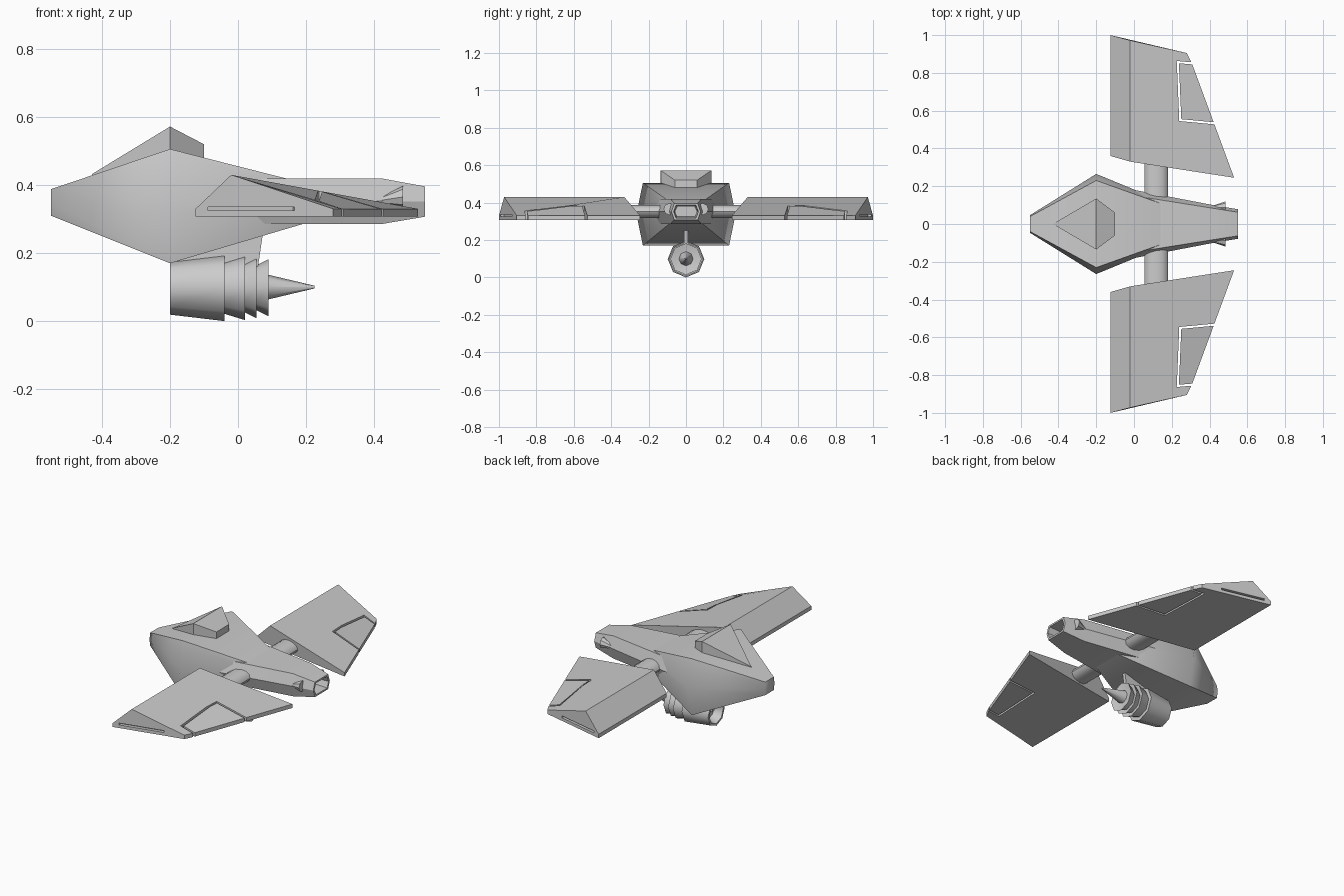
import bpy, bmesh, math
from mathutils import Vector

if "Cube" in bpy.data.objects:
    bpy.data.objects.remove(bpy.data.objects["Cube"])


def make(name, verts, faces, smooth=None):
    bm = bmesh.new()
    vs = [bm.verts.new(v) for v in verts]
    for f in faces:
        bm.faces.new([vs[i] for i in f])
    bmesh.ops.recalc_face_normals(bm, faces=bm.faces)
    me = bpy.data.meshes.new(name)
    bm.to_mesh(me)
    bm.free()
    ob = bpy.data.objects.new(name, me)
    bpy.context.collection.objects.link(ob)
    if smooth:
        bpy.ops.object.select_all(action='DESELECT')
        ob.select_set(True)
        bpy.context.view_layer.objects.active = ob
        bpy.ops.object.shade_smooth_by_angle(angle=math.radians(smooth))
    return ob


def loft(name, rings, smooth=None):
    """Skin a list of equal-length rings and cap both ends."""
    n = len(rings[0])
    verts = [v for r in rings for v in r]
    faces = [(k * n + i, k * n + (i + 1) % n, (k + 1) * n + (i + 1) % n, (k + 1) * n + i)
             for k in range(len(rings) - 1) for i in range(n)]
    last = (len(rings) - 1) * n
    faces += [tuple(range(n)), tuple(range(last, last + n))]
    return make(name, verts, faces, smooth)


def hexring(x, w, z0, z1, k):
    """Six-sided section: half width w at mid height, k*w at top and bottom."""
    m = (z0 + z1) / 2
    return [(x, w, m), (x, k * w, z1), (x, -k * w, z1), (x, -w, m), (x, -k * w, z0), (x, k * w, z0)]


def circle(x, r, cz, n=8):
    return [(x, r * math.sin(2 * math.pi * i / n), cz + r * math.cos(2 * math.pi * i / n)) for i in range(n)]


def mirror(ob):
    m = ob.modifiers.new("mirror", 'MIRROR')
    m.use_axis = (False, True, False)


def cut(ob, cutter):
    cutter.hide_render = True
    cutter.hide_viewport = False
    m = ob.modifiers.new("cut", 'BOOLEAN')
    m.operation, m.solver, m.object = 'DIFFERENCE', 'EXACT', cutter
    bpy.context.view_layer.objects.active = ob
    bpy.ops.object.modifier_apply(modifier=m.name)
    bpy.data.objects.remove(cutter)


def bar(a, b, width, z0, z1):
    """Upright thin box running between two plan points."""
    a, b = Vector(a), Vector(b)
    d = (b - a).normalized() * width / 2
    s = Vector((-d.y, d.x))
    pts = [a - d + s, b + d + s, b + d - s, a - d - s]
    return loft("bar_cutter", [[(p.x, p.y, z) for p in pts] for z in (z0, z1)])


# Main hull: spindle that tapers into the tail boom
loft("hull", [hexring(-.55, .047, .31, .388, .85),
              hexring(-.2, .265, .17, .506, .87),
              hexring(.25, .08, .303, .392, .87)], 60)

# Tail boom with hollow exhaust
loft("tail_boom", [hexring(-.05, .19, .285, .42, .83),
                   hexring(.42, .1, .285, .42, .83),
                   hexring(.55, .078, .307, .396, .8),
                   hexring(.55, .066, .317, .386, .8),
                   hexring(.44, .06, .325, .378, .8)], 30)

# Canopy: kite-shaped prism with a raised crest
top = [(-.43, 0, .432), (-.2, -.135, .572), (-.1, -.06, .52), (-.1, .06, .52), (-.2, .135, .572)]
base = [(x, y, .41) for x, y, z in top]
faces = [(0, 1, 4), (1, 2, 3, 4), (9, 8, 7, 6, 5)]
faces += [(i, (i + 1) % 5, 5 + (i + 1) % 5, 5 + i) for i in range(5)]
make("canopy", top + base, faces)

# Small side thrusters on the tail
mirror(loft("side_thruster", [[(x, .088 + r * math.sin(t), .365 - (.485 - x) * .15 + r * math.cos(t))
                               for t in [math.pi / 4 * i for i in range(8)]]
                              for x, r in ((.4, .003), (.485, .032))], 30))

# Wing struts
mirror(loft("wing_strut", [[(.118 + .063 * math.cos(t), y, .352 + .035 * math.sin(t))
                            for t in [math.pi / 6 * i for i in range(12)]] for y in (.08, .4)], 50))

# Wing: wedge slab with ridge near the leading edge
zb, zt = .307, .33
plan = [(-.125, .36), (.53, .245), (.305, .855), (.28, .905), (-.125, 1)]
bottom = [(x, y, zb) for x, y in plan]
upper = [(x, y, zt) for x, y in plan]
ridge = [(-.02, .33, .43), (-.02, .972, .43)]
wing = make("wing", bottom + upper + ridge,
            [(0, 1, 2, 3, 4), (0, 5, 10, 6, 1), (1, 6, 7, 2), (2, 7, 8, 3),
             (3, 8, 11, 9, 4), (4, 9, 5, 0), (5, 9, 11, 10), (10, 11, 8, 7, 6)])
# gaps around the flap
for a, b in [((.232, .857), (.36, .846)), ((.232, .857), (.245, .55)), ((.245, .55), (.47, .529))]:
    cut(wing, bar(a, b, .011, .25, .5))
# slot in the wing tip
cut(wing, bar((-.075, .983), (.15, .931), .03, .325, .336))
mirror(wing)

# Pod under the hull: body, stacked collars, spike
cz = .098
loft("pod_body", [circle(-.15, .05, cz), circle(-.2, .066, cz), circle(-.2, .079, cz),
                  circle(-.04, .098, cz), circle(-.04, .06, cz)], 50)
for i, (x0, x1, r) in enumerate([(-.045, .02, .095), (.015, .055, .09), (.05, .09, .084)]):
    loft(f"pod_collar_{i + 1}", [circle(x0, r - .02, cz), circle(x1, r, cz), circle(x1 - .01, .04, cz)], 50)
loft("pod_spike", [circle(.06, .042, cz + .002), circle(.09, .036, cz + .002), circle(.225, .004, cz + .002)], 50)

# Pylon joining pod and hull
side = [(-.18, .1), (.05, .1), (.078, .29), (-.18, .29)]
loft("pod_pylon", [[(x, y, z) for x, z in side] for y in (-.01, .01)])
